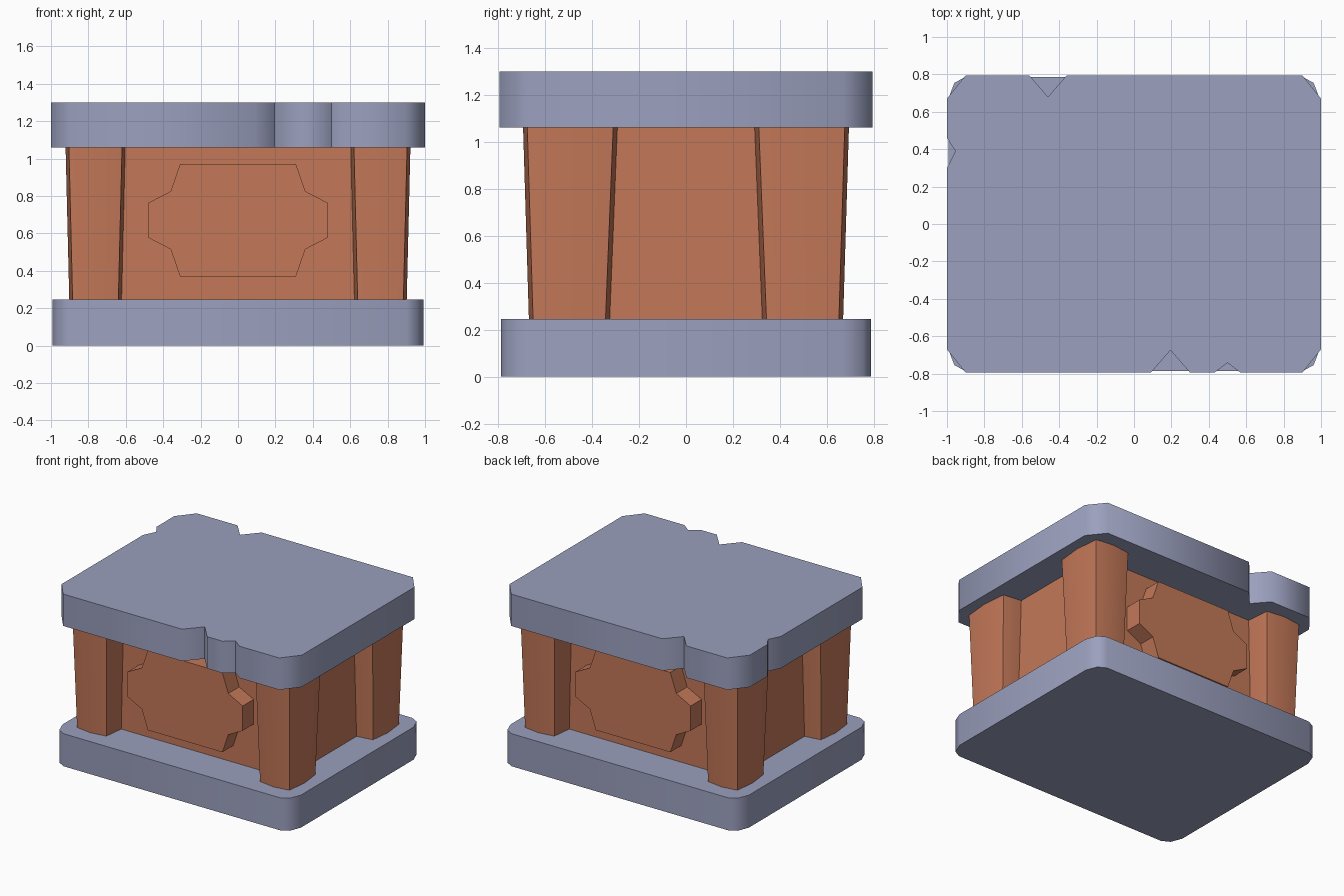
import bpy, bmesh, math
from mathutils import Vector

if "Cube" in bpy.data.objects:
    bpy.data.objects.remove(bpy.data.objects["Cube"])


def material(name, rgb):
    m = bpy.data.materials.new(name)
    m.diffuse_color = (*rgb, 1)
    m.use_nodes = True
    m.node_tree.nodes["Principled BSDF"].inputs["Base Color"].default_value = m.diffuse_color
    return m


STONE = material("blue grey stone", (0.328, 0.352, 0.515))
CLAY = material("orange clay", (0.546, 0.188, 0.098))


def loft(name, lower, upper, mat, angle):
    """Closed solid between two matching rings of points."""
    bm = bmesh.new()
    a = [bm.verts.new(p) for p in lower]
    b = [bm.verts.new(p) for p in upper]
    n = len(a)
    bm.faces.new(a)
    bm.faces.new(b)
    for i in range(n):
        j = (i + 1) % n
        bm.faces.new((a[i], a[j], b[j], b[i]))
    bmesh.ops.recalc_face_normals(bm, faces=bm.faces)
    me = bpy.data.meshes.new(name)
    bm.to_mesh(me)
    bm.free()
    me.materials.append(mat)
    ob = bpy.data.objects.new(name, me)
    bpy.context.collection.objects.link(ob)
    bpy.ops.object.select_all(action='DESELECT')
    ob.select_set(True)
    bpy.context.view_layer.objects.active = ob
    if angle:
        bpy.ops.object.shade_smooth_by_angle(angle=math.radians(angle))
    return ob


def slab(name, outline, z0, z1):
    loft(name, [(x, y, z0) for x, y in outline],
         [(x, y, z1) for x, y in outline], STONE, 55)


# Base slab with rounded corners
q = [(0.993, 0.67), (0.96, 0.755), (0.90, 0.787)]
base = (q + [(-x, y) for x, y in reversed(q)] + [(-x, -y) for x, y in q]
        + [(x, -y) for x, y in reversed(q)])
slab("base_slab", base, 0, 0.245)

# Top slab with chamfered corners and chipped edges
W, D = 1.0, 0.795
top = [(W, -0.67), (W, 0.67), (0.90, D),
       (-0.36, D), (-0.46, 0.68), (-0.56, D),
       (-0.90, D), (-W, 0.67),
       (-W, 0.46), (-0.955, 0.39), (-W, 0.30),
       (-W, -0.67), (-0.90, -D),
       (0.09, -D), (0.195, -0.675), (0.30, -D),
       (0.43, -D), (0.50, -0.742), (0.57, -D), (0.90, -D)]
slab("top_slab", top, 1.06, 1.30)

# Body block
loft("body", [(x, y, 0.24) for x, y in ((-.76, -.5), (.76, -.5), (.76, .5), (-.76, .5))],
     [(x, y, 1.065) for x, y in ((-.76, -.5), (.76, -.5), (.76, .5), (-.76, .5))], CLAY, 0)


# Flared corner pillars, each side bulging slightly at its middle
def pillar_ring(cx, cy, hx, hy, z):
    ring = [(-1, -1), (0, -1), (1, -1), (1, 0), (1, 1), (0, 1), (-1, 1), (-1, 0)]
    pts = []
    for u, v in ring:
        bulge = 0.018 if u * v == 0 else 0
        pts.append((cx + u * (hx + bulge), cy + v * (hy + bulge), z))
    return pts


for sx, nx in ((-1, "left"), (1, "right")):
    for sy, ny in ((-1, "front"), (1, "back")):
        loft(f"{ny}_{nx}_pillar",
             pillar_ring(sx * 0.762, sy * 0.497, 0.122, 0.154, 0.24),
             pillar_ring(sx * 0.762, sy * 0.493, 0.142, 0.183, 1.065), CLAY, 30)

# Raised plaques on front and back
h = [(0.31, 0.30), (0.36, 0.155), (0.48, 0.093)]
plaque = (h + [(x, -z) for x, z in reversed(h)] + [(-x, -z) for x, z in h]
          + [(-x, z) for x, z in reversed(h)])
for s, n in ((-1, "front"), (1, "back")):
    loft(f"{n}_plaque", [(x, s * 0.48, 0.67 + z) for x, z in plaque],
         [(x, s * 0.63, 0.67 + z) for x, z in plaque], CLAY, 0)
